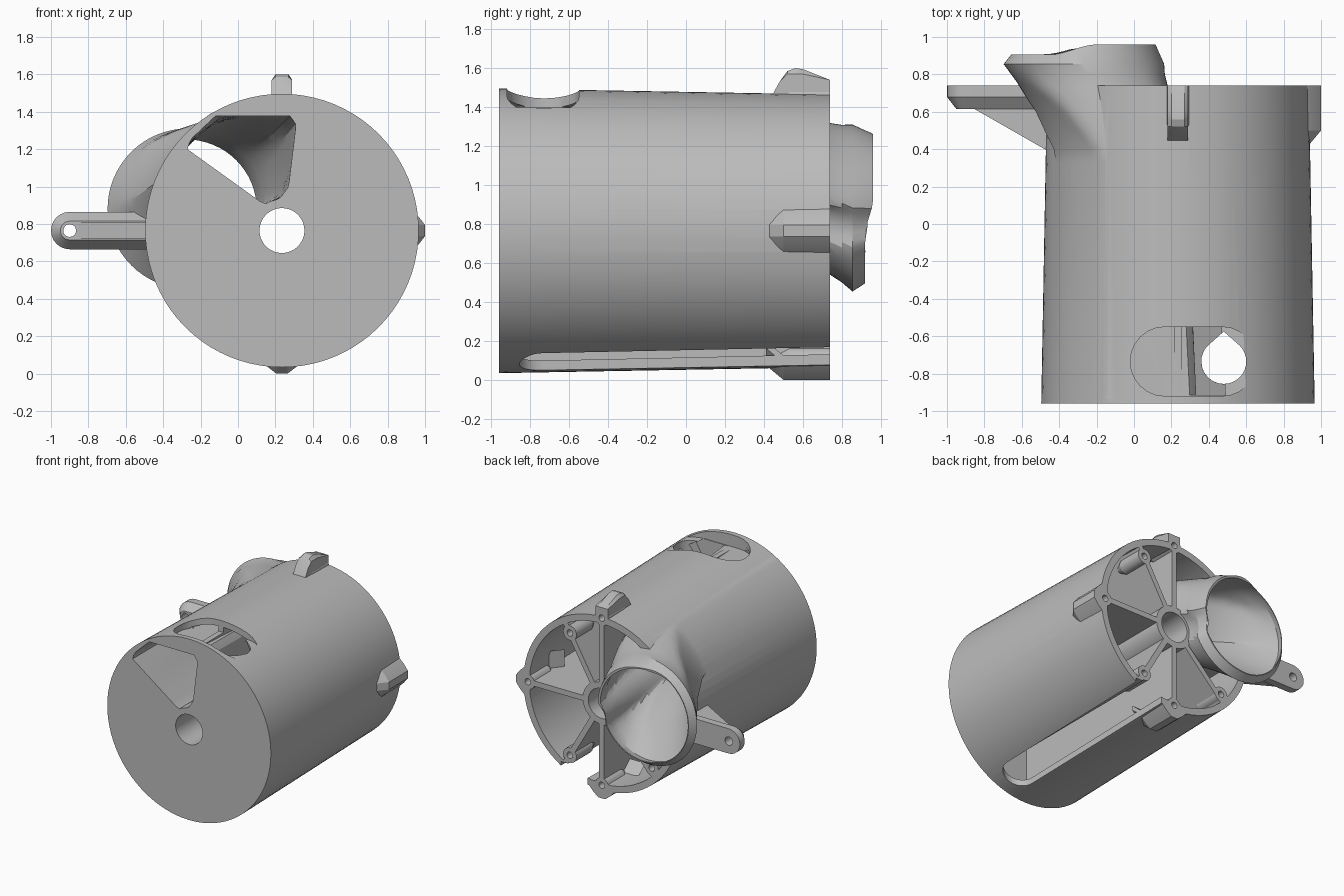
import bpy, bmesh, math
from math import sin, cos, pi, radians, asin
from mathutils import Vector

cube = bpy.data.objects.get("Cube")
if cube:
    bpy.data.objects.remove(cube, do_unlink=True)

CX, CZ = 0.235, 0.765            # drum axis, running along y
FRONT, BACK = -0.96, 0.74

grey = bpy.data.materials.new("plain grey")
grey.use_nodes = True
tone = (0.5, 0.5, 0.5, 1)
grey.diffuse_color = tone
grey.node_tree.nodes["Principled BSDF"].inputs["Base Color"].default_value = tone


def loft(name, rings):
    """Closed solid through a list of equally long point rings."""
    bm = bmesh.new()
    vs = [[bm.verts.new(p) for p in ring] for ring in rings]
    n = len(vs[0])
    for a, b in zip(vs, vs[1:]):
        for i in range(n):
            j = (i + 1) % n
            bm.faces.new((a[i], a[j], b[j], b[i]))
    bm.faces.new(vs[0])
    bm.faces.new(vs[-1][::-1])
    bmesh.ops.recalc_face_normals(bm, faces=bm.faces)
    mesh = bpy.data.meshes.new(name)
    bm.to_mesh(mesh)
    bm.free()
    mesh.materials.append(grey)
    ob = bpy.data.objects.new(name, mesh)
    bpy.context.collection.objects.link(ob)
    return ob


def rod(name, x, z, sections, n=32):
    """Round solid along y from (y, radius) sections."""
    return loft(name, [[(x + r * cos(2 * pi * i / n), y, z + r * sin(2 * pi * i / n))
                        for i in range(n)] for y, r in sections])


def upright(name, outline, z0, z1):
    return loft(name, [[(x, y, z) for x, y in outline] for z in (z0, z1)])


def arc(cx, cy, r, a0, a1, n=12):
    return [(cx + r * cos(radians(a0 + (a1 - a0) * i / n)),
             cy + r * sin(radians(a0 + (a1 - a0) * i / n))) for i in range(n + 1)]


def polar(a, r):
    return CX + r * cos(radians(a)), CZ + r * sin(radians(a))


def combine(body, tool, op):
    mod = body.modifiers.new(op, "BOOLEAN")
    mod.operation, mod.object, mod.solver = op, tool, "EXACT"
    bpy.context.view_layer.objects.active = body
    bpy.ops.object.modifier_apply(modifier=mod.name)
    bpy.data.objects.remove(tool, do_unlink=True)


def ramp(table, y):
    for (y0, a), (y1, b) in zip(table, table[1:]):
        if y <= y1:
            return a + (b - a) * (y - y0) / (y1 - y0)
    return table[-1][1]


# Drum shell
drum = rod("drum_housing", CX, CZ, [(FRONT, 0.731), (BACK, 0.7)], 80)

# Deep pockets between the radial ribs, open at the back
ribs = [0, 60, 90, 180, 225, 270, 300, 360]
for a0, a1 in zip(ribs, ribs[1:]):
    def wedge(y, outer):
        pts = []
        for r, sign in ((outer, 1), (0.17, -1)):
            d = math.degrees(asin(0.022 / r))
            steps = [a0 + d + (a1 - a0 - 2 * d) * i / 16 for i in range(17)]
            pts += [polar(a, r) for a in steps[::sign]]
        return [(x, y, z) for x, z in pts]
    combine(drum, loft("pocket", [wedge(-0.915, 0.682), wedge(0.8, 0.645)]), "DIFFERENCE")

# Passage: a rounded triangle at the front blending to a round spout
TRI = [Vector(p) for p in ((-0.27, 1.2), (-0.255, 1.25), (-0.12, 1.378), (0.28, 1.378),
                           (0.31, 1.33), (0.27, 1.0), (0.22, 0.93), (0.14, 0.905))]
MID = Vector((0.06, 1.2))
BLEND = [(FRONT, 0), (0, 0.2), (0.4, 0.42), (0.6, 0.63), (BACK, 0.83), (0.86, 1), (1.1, 1)]
LIMIT = [(FRONT, 0.71), (-0.6, 0.68), (0.35, 0.672), (0.6, 0.76), (BACK, 0.84), (0.86, 1.2)]


def tri_point(d):
    best = 9
    for a, b in zip(TRI, TRI[1:] + TRI[:1]):
        nrm = Vector((a.y - b.y, b.x - a.x))
        if nrm.dot(d) > 0:
            best = min(best, nrm.dot(a - MID) / nrm.dot(d))
    return MID + d * best


def passage_ring(y, wall=0.0, radius=0.39, lip=False):
    ring, t = [], ramp(BLEND, y)
    for i in range(64):
        d = Vector((cos(2 * pi * i / 64), sin(2 * pi * i / 64)))
        p = tri_point(d).lerp(Vector((-0.27, 0.88)) + d * radius, t) + d * wall
        off = p - Vector((CX, CZ))
        top = ramp(LIMIT, y) + wall * 0.8
        off *= min(max(off.length, 0.168 - 0.8 * wall), top) / off.length
        p = Vector((CX, CZ)) + off
        yy = y
        if lip:                                   # wavy slanted mouth
            s = min(max((p.x + 0.45) / 0.25, 0), 1)
            yy += 0.055 * s * s * (3 - 2 * s) * min(max((p.y - 0.72) / 0.18, 0.25), 1)
        ring.append((p.x, yy, p.y))
    return ring


levels = [FRONT, -0.6, -0.3, 0, 0.2, 0.4, 0.5, 0.6, 0.68, BACK, 0.8]
combine(drum, loft("spout", [passage_ring(y, 0.03) for y in [-0.93] + levels[1:]]
                   + [passage_ring(0.855, 0.04), passage_ring(0.905, 0.012, 0.375, True)]), "UNION")

# Side and bottom lugs
for a in (0, 270):
    def lug_ring(y, drop):
        out = Vector((cos(radians(a)), sin(radians(a))))
        side = Vector((-out.y, out.x))
        pts = []
        for t, r in ((-0.16, 0.64), (-0.075, 0.73), (-0.03, 0.765),
                     (0.03, 0.765), (0.075, 0.73), (0.16, 0.64)):
            p = Vector((CX, CZ)) + out * (r - drop) + side * t
            pts.append((p.x, y, p.y))
        return pts
    combine(drum, loft("lug", [lug_ring(0.41, 0.075), lug_ring(0.5, 0), lug_ring(BACK, 0)]), "UNION")

# Top lug: a rounded fin
fin = [(0.42, 1.42), (0.45, 1.475), (0.48, 1.53), (0.52, 1.585), (0.56, 1.6),
       (0.6, 1.595), (BACK, 1.54), (BACK, 1.42)]
combine(drum, loft("top_lug", [[(CX + x, y, min(z, 1.6 - e)) for y, z in fin]
                               for x, e in ((-0.055, 0.03), (-0.035, 0), (0.035, 0), (0.055, 0.03))]),
        "UNION")

# Mounting arm with its brace
def arm_ring(y, inset):
    r = 0.1 - inset
    return [(x, y, z) for x, z in [(-0.46, CZ + r)] + arc(-0.9, CZ, r, 90, 270) + [(-0.46, CZ - r)]]


combine(drum, loft("arm", [arm_ring(0.615, 0.05), arm_ring(0.68, 0), arm_ring(BACK, 0)]), "UNION")
brace = [(-0.88, 0.63), (-0.46, 0.39), (-0.46, 0.7), (-0.88, 0.7)]
combine(drum, upright("brace", brace, CZ - 0.045, CZ + 0.045), "UNION")

# Screw bosses, then everything that is cut through
bosses = [(60, 0.57), (300, 0.57), (222, 0.6)]
lugs = [(0, 0.66), (90, 0.69), (270, 0.66)]
for a, r in bosses + lugs:
    x, z = polar(a, r)
    combine(drum, rod("boss", x, z, [(0.45, 0.02), (0.53, 0.06), (BACK, 0.06)], 20), "UNION")

combine(drum, loft("passage", [passage_ring(-0.99)] + [passage_ring(y) for y in levels]
                   + [passage_ring(0.86), passage_ring(1.0, 0, 0.36)]), "DIFFERENCE")
for a, r in bosses + lugs:
    x, z = polar(a, r)
    combine(drum, rod("screw_hole", x, z, [(0.56, 0.026), (0.8, 0.026)], 16), "DIFFERENCE")
combine(drum, rod("arm_hole", -0.9, CZ, [(0.5, 0.034), (0.8, 0.034)], 20), "DIFFERENCE")
combine(drum, rod("axle_hole", CX, CZ, [(-1.1, 0.12), (1.1, 0.12)], 48), "DIFFERENCE")

# Window on top, long slot below and teardrop bore between them
window = arc(0.165, -0.735, 0.185, 90, 270) + arc(0.47, -0.735, 0.185, -90, 90)
combine(drum, upright("window", window, 1.398, 1.7), "DIFFERENCE")
slot = arc(0.48, -0.735, 0.12, 180, 360) + [(0.6, 0.9), (0.36, 0.9)]
combine(drum, upright("slot", slot, -0.2, 0.2), "DIFFERENCE")
tear = arc(0.48, -0.735, 0.12, 135, 405, 24) + [(0.48, -0.575)]
combine(drum, upright("bore", tear, 0.1, 1.5), "DIFFERENCE")

# Smooth curved walls, crisp edges
bpy.ops.object.select_all(action="DESELECT")
drum.select_set(True)
bpy.context.view_layer.objects.active = drum
bpy.ops.object.shade_smooth_by_angle(angle=radians(25))
